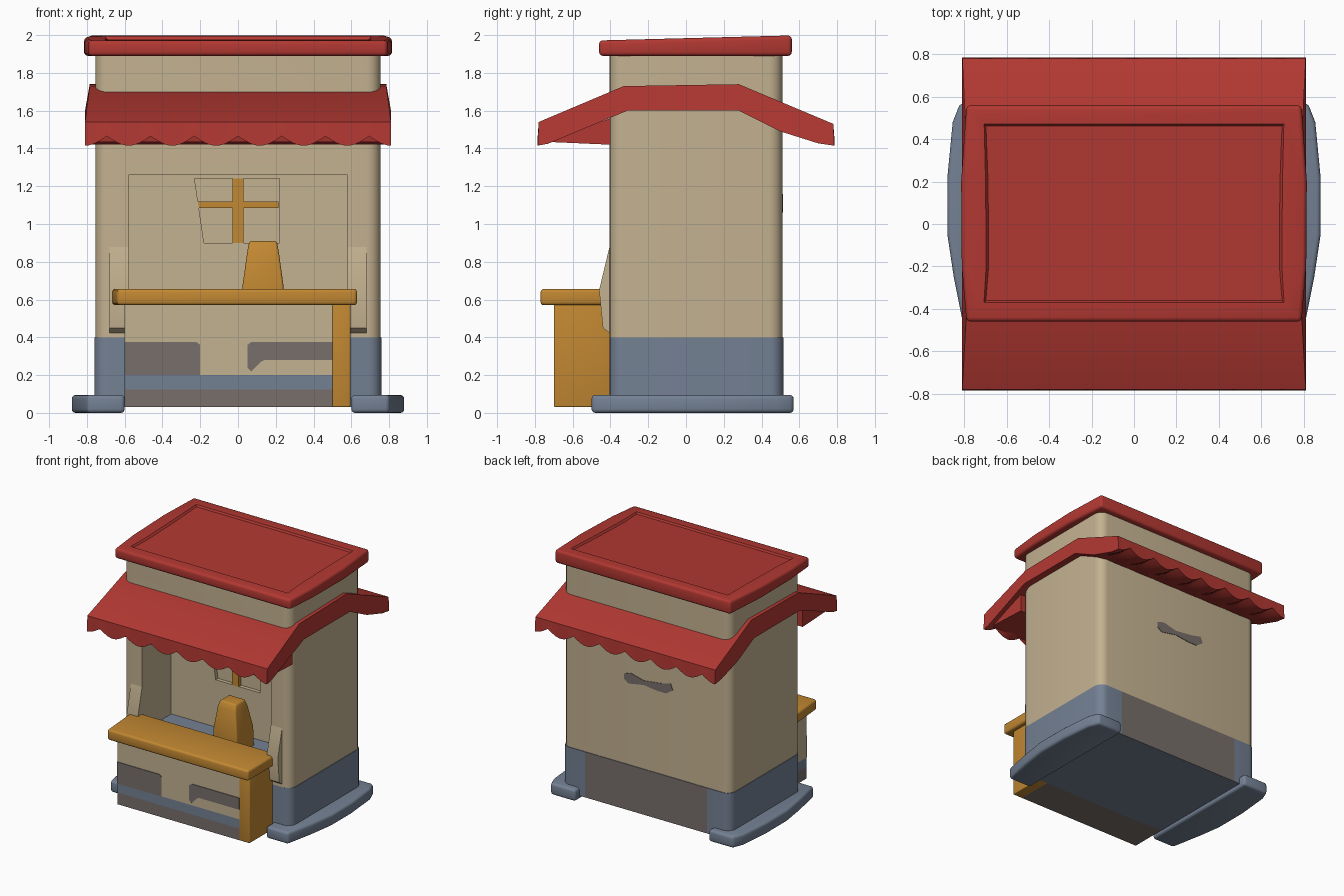
import bpy, bmesh, math
from mathutils import Vector

if "Cube" in bpy.data.objects:
    bpy.data.objects.remove(bpy.data.objects["Cube"])


def material(name, r, g, b):
    lin = [((c / 255 + 0.055) / 1.055) ** 2.4 for c in (r, g, b)]
    m = bpy.data.materials.new(name)
    m.diffuse_color = (*lin, 1)
    m.use_nodes = True
    m.node_tree.nodes["Principled BSDF"].inputs["Base Color"].default_value = m.diffuse_color
    return m


RED = material("red roof", 178, 56, 50)
BEIGE = material("beige plaster", 196, 178, 145)
BLUE = material("blue grey stone", 116, 129, 148)
ORANGE = material("orange wood", 194, 136, 50)
TAUPE = material("taupe stone", 120, 111, 107)


def finish(name, bm, mats, bevel=0.0, rule=None):
    """Bevel sharp edges, colour faces by rule, and make the object."""
    bmesh.ops.recalc_face_normals(bm, faces=bm.faces)
    if bevel:
        sharp = [e for e in bm.edges if len(e.link_faces) == 2 and e.calc_face_angle() > 0.6]
        bmesh.ops.bevel(bm, geom=sharp, offset=bevel, segments=3, profile=0.5,
                        affect='EDGES', clamp_overlap=True)
    if rule:
        bm.normal_update()
        for f in bm.faces:
            f.material_index = rule(f)
    me = bpy.data.meshes.new(name)
    bm.to_mesh(me)
    bm.free()
    ob = bpy.data.objects.new(name, me)
    bpy.context.collection.objects.link(ob)
    for m in mats:
        me.materials.append(m)
    return ob


def prism(name, pts, axis, lo, hi, mats, bevel=0.0, rule=None):
    """Extrude a 2D outline along x (y,z points), y (x,z points) or z (x,y points)."""
    place = {'x': lambda p, t: (t, p[0], p[1]),
             'y': lambda p, t: (p[0], t, p[1]),
             'z': lambda p, t: (p[0], p[1], t)}[axis]
    bm = bmesh.new()
    a = [bm.verts.new(place(p, lo)) for p in pts]
    b = [bm.verts.new(place(p, hi)) for p in pts]
    bm.faces.new(a)
    bm.faces.new(b)
    n = len(pts)
    for i in range(n):
        bm.faces.new((a[i], a[(i + 1) % n], b[(i + 1) % n], b[i]))
    return finish(name, bm, mats, bevel, rule)


def box(name, x0, x1, y0, y1, z0, z1, mat, bevel=0.0):
    return prism(name, [(x0, y0), (x1, y0), (x1, y1), (x0, y1)], 'z', z0, z1, [mat], bevel)


def rounded_rect(x0, x1, y0, y1, r, extra=None):
    pts = []
    for cx, cy, start in ((x1 - r, y1 - r, 0), (x0 + r, y1 - r, 90),
                          (x0 + r, y0 + r, 180), (x1 - r, y0 + r, 270)):
        for k in range(6):
            a = math.radians(start + 18 * k)
            pts.append((cx + r * math.cos(a), cy + r * math.sin(a)))
        if start == 0 and extra:
            pts += [(extra, y1), (-extra, y1)]   # split the back face
    return pts


def cut(target, cutter):
    mod = target.modifiers.new("cut", 'BOOLEAN')
    mod.operation = 'DIFFERENCE'
    mod.object = cutter
    bpy.context.view_layer.objects.active = target
    bpy.ops.object.modifier_apply(modifier=mod.name)
    bpy.data.objects.remove(cutter)


# Stone lower wall, taupe in the middle of the back
prism("lower_wall", rounded_rect(-0.76, 0.76, -0.405, 0.515, 0.07, 0.55), 'z', 0.03, 0.40,
      [BLUE, TAUPE],
      rule=lambda f: int(f.normal.y > 0.95 and abs(f.calc_center_median().x) < 0.3))

# Plaster upper wall with the serving recess and the shallow window inset
wall = prism("upper_wall", rounded_rect(-0.755, 0.755, -0.405, 0.51, 0.07), 'z', 0.40, 1.92, [BEIGE])
cut(wall, box("recess_cutter", -0.58, 0.58, -0.60, -0.03, 0.51, 1.26, BEIGE))
cut(wall, prism("window_cutter", [(-0.18, 0.9), (0.22, 0.9), (0.22, 1.24), (-0.23, 1.24)],
                'y', -0.2, 0.0, [BEIGE]))
box("recess_floor", -0.579, 0.579, -0.40, -0.031, 0.508, 0.516, BLUE)

# Window bars
box("window_upright", -0.028, 0.028, -0.035, 0.005, 0.90, 1.24, ORANGE)
box("window_crossbar", -0.225, 0.215, -0.03, 0.005, 1.085, 1.12, ORANGE)

# Flared jamb feet beside the opening
for side, x0, x1 in (("left", -0.68, -0.58), ("right", 0.58, 0.68)):
    prism(side + "_jamb_flare", [(-0.40, 0.90), (-0.46, 0.65), (-0.44, 0.45), (-0.40, 0.42)],
          'x', x0, x1, [BEIGE])

# Side foundation slabs
half = [(0.60, -0.50), (0.80, -0.50), (0.85, -0.25), (0.88, -0.05),
        (0.88, 0.22), (0.855, 0.48), (0.82, 0.57), (0.60, 0.57)]
for side, s in (("left", -1), ("right", 1)):
    prism(side + "_foundation", [(s * x, y) for x, y in half], 'z', 0.0, 0.095, [BLUE], 0.02)

# Counter front: stacked bands, a wooden end panel and stone patches
box("counter_base_band", -0.60, 0.51, -0.695, -0.39, 0.03, 0.125, TAUPE)
box("counter_stone_band", -0.60, 0.51, -0.695, -0.39, 0.125, 0.20, BLUE)
box("counter_front", -0.60, 0.51, -0.695, -0.39, 0.20, 0.59, BEIGE)
box("counter_end_panel", 0.50, 0.595, -0.70, -0.39, 0.03, 0.59, ORANGE, 0.008)
prism("left_stone_patch", [(-0.60, 0.20), (-0.20, 0.20), (-0.20, 0.36), (-0.22, 0.375), (-0.60, 0.375)],
      'y', -0.70, -0.694, [TAUPE])
prism("right_stone_patch", [(0.05, 0.24), (0.07, 0.22), (0.12, 0.27), (0.14, 0.28), (0.50, 0.28),
                            (0.50, 0.375), (0.07, 0.375), (0.05, 0.36)],
      'y', -0.70, -0.694, [TAUPE])
prism("counter_top", [(-0.64, -0.77), (0.63, -0.77), (0.63, -0.395), (-0.67, -0.395)],
      'z', 0.57, 0.657, [ORANGE], 0.018)

# Till standing inside the opening
bm = bmesh.new()
rings = []
for z, x0, x1, y0, y1 in ((0.515, 0.02, 0.24, -0.36, -0.13), (0.68, 0.025, 0.24, -0.36, -0.14),
                          (0.86, 0.05, 0.215, -0.34, -0.18), (0.91, 0.06, 0.205, -0.32, -0.20)):
    rings.append([bm.verts.new(c) for c in ((x0, y0, z), (x1, y0, z), (x1, y1, z), (x0, y1, z))])
bm.faces.new(rings[0])
bm.faces.new(rings[-1])
for a, b in zip(rings, rings[1:]):
    for i in range(4):
        bm.faces.new((a[i], a[(i + 1) % 4], b[(i + 1) % 4], b[i]))
finish("till", bm, [ORANGE], 0.012)

# Awning: one bent thick sheet with scalloped front and back valances
bm = bmesh.new()
rings = []
COLS = 84
for i in range(COLS + 1):
    t = -1 + 2 * i / COLS
    zs = 1.465 - 0.05 * abs(math.sin(t * math.pi * 3.5))
    section = [(-0.785, zs), (-0.78, 1.54), (-0.33, 1.73), (0.28, 1.74), (0.78, 1.53),
               (0.785, zs), (0.70, zs + 0.012), (0.50, 1.49), (0.28, 1.60), (-0.31, 1.60),
               (-0.73, zs + 0.01)]
    rings.append([bm.verts.new((t * (0.785 if z > 1.7 else 0.81), y, z)) for y, z in section])
bm.faces.new(rings[0])
bm.faces.new(rings[-1])
for a, b in zip(rings, rings[1:]):
    for k in range(len(a)):
        m = (k + 1) % len(a)
        bm.faces.new((a[k], a[m], b[m], b[k]))
finish("awning", bm, [RED])
prism("awning_underside", [(-0.74, 1.435), (-0.40, 1.42), (-0.40, 1.56)], 'x', -0.77, 0.77, [RED])

# Roof cap with a bulging outline, slight tilt and sunken top
bm = bmesh.new()
edge = [(0.79, -0.46), (0.812, -0.2), (0.815, 0.2), (0.79, 0.56)]
outline = edge + [(-x, y) for x, y in reversed(edge)]
low = [bm.verts.new((x, y, 1.89)) for x, y in outline]
top = [bm.verts.new((x, y, 1.985 + 0.026 * (y - 0.05))) for x, y in outline]
bm.faces.new(low)
lid = bm.faces.new(top)
n = len(outline)
for i in range(n):
    bm.faces.new((low[i], low[(i + 1) % n], top[(i + 1) % n], top[i]))
bmesh.ops.recalc_face_normals(bm, faces=bm.faces)
bmesh.ops.bevel(bm, geom=[e for e in bm.edges if e.calc_face_angle() > 0.6], offset=0.02,
                segments=3, profile=0.5, affect='EDGES')
lid = max((f for f in bm.faces if f.normal.z > 0.9), key=lambda f: f.calc_area())
bmesh.ops.inset_region(bm, faces=[lid], thickness=0.095)
bmesh.ops.inset_region(bm, faces=[lid], thickness=0.012)
bmesh.ops.translate(bm, verts=lid.verts, vec=Vector((0, 0, -0.015)))
finish("roof_cap", bm, [RED])

# Stone patch on the back wall
prism("back_patch", [(0.20, 1.13), (0.14, 1.15), (0.02, 1.12), (-0.14, 1.14), (-0.22, 1.16), (-0.24, 1.11),
                     (-0.18, 1.07), (-0.10, 1.07), (0.02, 1.085), (0.16, 1.06), (0.20, 1.09)],
      'y', 0.508, 0.514, [TAUPE])

# Smooth shading with sharp edges kept
bpy.ops.object.select_all(action='DESELECT')
for ob in bpy.context.collection.objects:
    ob.select_set(True)
    bpy.context.view_layer.objects.active = ob
bpy.ops.object.shade_smooth_by_angle(angle=math.radians(35))
